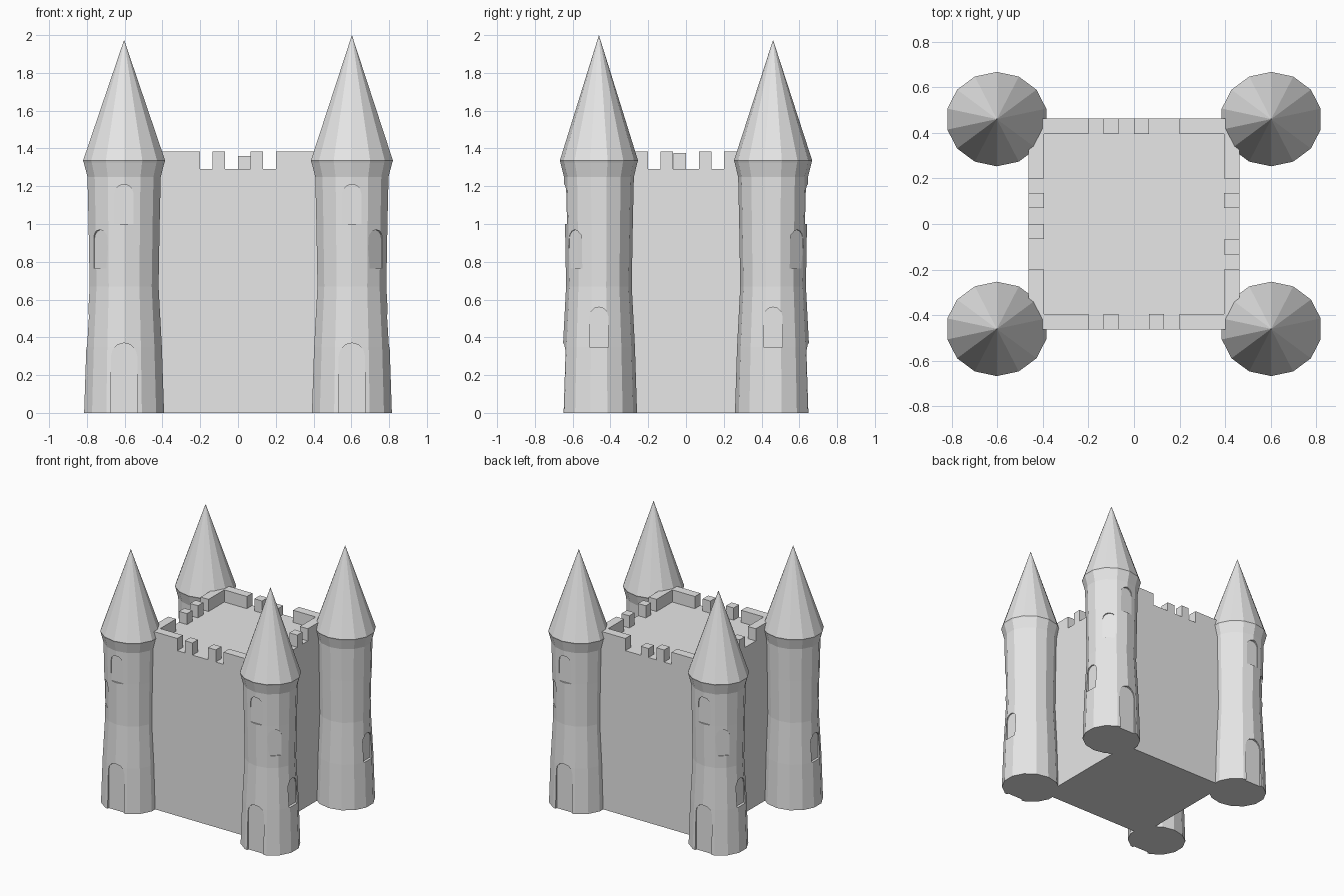
import bpy, bmesh
from math import sin, cos, pi, radians
from mathutils import Matrix, Vector

if "Cube" in bpy.data.objects:
    bpy.data.objects.remove(bpy.data.objects["Cube"])

stone = bpy.data.materials.new("grey stone")
stone.use_nodes = True
GREY = (0.8, 0.8, 0.8, 1)
stone.diffuse_color = GREY
stone.node_tree.nodes["Principled BSDF"].inputs["Base Color"].default_value = GREY

SIDES = 14
STRETCH = (1.0, 0.93)      # towers are slightly wider in x
TOWER_X, TOWER_Y = 0.603, 0.461


def finish(bm, name):
    bmesh.ops.recalc_face_normals(bm, faces=bm.faces)
    mesh = bpy.data.meshes.new(name)
    bm.to_mesh(mesh)
    bm.free()
    mesh.materials.append(stone)
    obj = bpy.data.objects.new(name, mesh)
    bpy.context.collection.objects.link(obj)
    return obj


def turned(name, profile, loc):
    """Closed faceted solid from (radius, height) pairs; radius 0 makes a tip."""
    bm = bmesh.new()
    rings = []
    for r, z in profile:
        if r == 0:
            rings.append([bm.verts.new((loc[0], loc[1], z))])
            continue
        rings.append([bm.verts.new((loc[0] + r * STRETCH[0] * sin(2 * pi * i / SIDES),
                                    loc[1] + r * STRETCH[1] * cos(2 * pi * i / SIDES), z))
                      for i in range(SIDES)])
    for a, b in zip(rings, rings[1:]):
        for i in range(SIDES):
            j = (i + 1) % SIDES
            if len(b) == 1:
                bm.faces.new((a[i], a[j], b[0]))
            else:
                bm.faces.new((a[i], a[j], b[j], b[i]))
    bm.faces.new(rings[0])
    if len(rings[-1]) > 1:
        bm.faces.new(rings[-1])
    return finish(bm, name)


def arch_solid(bm, width, bottom, top, near, far, matrix):
    """Arched prism reaching outward along local +x."""
    h = width / 2
    spring = top - h
    pts = [(-h, bottom), (h, bottom)]
    pts += [(h * cos(pi * k / 6), spring + h * sin(pi * k / 6)) for k in range(7)]
    face = bm.faces.new([bm.verts.new(matrix @ Vector((near, y, z))) for y, z in pts])
    out = bmesh.ops.extrude_face_region(bm, geom=[face])
    moved = [v for v in out["geom"] if isinstance(v, bmesh.types.BMVert)]
    shift = matrix.to_3x3() @ Vector((far - near, 0, 0))
    bmesh.ops.translate(bm, verts=moved, vec=shift)


def box(bm, x0, x1, y0, y1, z0, z1):
    m = Matrix.Translation(((x0 + x1) / 2, (y0 + y1) / 2, (z0 + z1) / 2))
    bmesh.ops.create_cube(bm, size=1, matrix=m @ Matrix.Diagonal((x1 - x0, y1 - y0, z1 - z0, 1)))


# Towers: waisted shaft with recessed door and windows, plus a cone roof
SHAFT = [(0.217, 0), (0.205, 0.35), (0.187, 0.67), (0.193, 1.0),
         (0.199, 1.25), (0.219, 1.325)]
# (direction from outward x toward outward y, width, bottom, top, recess distance)
OPENINGS = [(90, 0.14, -0.02, 0.37, 0.172),
            (90, 0.1, 1.0, 1.21, 0.167),
            (45, 0.1, 0.765, 0.97, 0.172),
            (0, 0.1, 0.35, 0.56, 0.18)]

for sx, side in ((-1, "right"), (1, "left")):
    for sy, end in ((-1, "front"), (1, "back")):
        loc = (sx * TOWER_X, sy * TOWER_Y)
        name = f"{end}_{side}"
        shaft = turned(name + "_tower", SHAFT, loc)
        bm = bmesh.new()
        for ang, w, z0, z1, depth in OPENINGS:
            a = radians(ang)
            m = (Matrix.Translation((loc[0], loc[1], 0)) @ Matrix.Diagonal((sx, sy, 1, 1))
                 @ Matrix.Rotation(a, 4, "Z"))
            arch_solid(bm, w, z0, z1, depth, 0.3, m)
        cutter = finish(bm, name + "_opening_cutter")
        cutter.hide_render = True
        mod = shaft.modifiers.new("openings", "BOOLEAN")
        mod.operation = "DIFFERENCE"
        mod.solver = "EXACT"
        mod.object = cutter
        # bake the cut, then drop the cutter
        dg = bpy.context.evaluated_depsgraph_get()
        cut = bpy.data.meshes.new_from_object(shaft.evaluated_get(dg))
        shaft.modifiers.clear()
        shaft.data = cut
        bpy.data.objects.remove(cutter)

        tip = 2.0 if name == "front_left" else 1.975
        turned(name + "_roof", [(0.219, 1.325), (0.223, 1.335), (0, tip)], loc)

# Keep: solid block between the towers
HALF, THICK, DECK, TOP = 0.463, 0.068, 1.29, 1.385
bm = bmesh.new()
box(bm, -HALF, HALF, -HALF, HALF, 0, DECK)
finish(bm, "keep")

# Battlements: long corner pieces and two small merlons per wall
BLOCK = 0.066
WALLS = {"front": (-0.135, 0.066, TOP), "back": (-0.135, 0.0, 1.36),
         "left": (-0.135, 0.07, TOP), "right": (-0.066, 0.07, 1.375)}
for wall, (first, second, low) in WALLS.items():
    bm = bmesh.new()
    second_top = low if wall == "back" else TOP
    first_top = low if wall == "right" else TOP
    spans = [(-HALF, -0.2, TOP), (0.2, HALF, TOP),
             (first, first + BLOCK, first_top), (second, second + BLOCK, second_top)]
    inner, outer = HALF - THICK, HALF
    if wall in ("front", "right"):
        inner, outer = -HALF, THICK - HALF
    for a, b, top in spans:
        if wall in ("front", "back"):
            box(bm, a, b, inner, outer, DECK - 0.02, top)
        else:
            box(bm, inner, outer, a, b, DECK - 0.02, top)
    finish(bm, wall + "_battlements")
